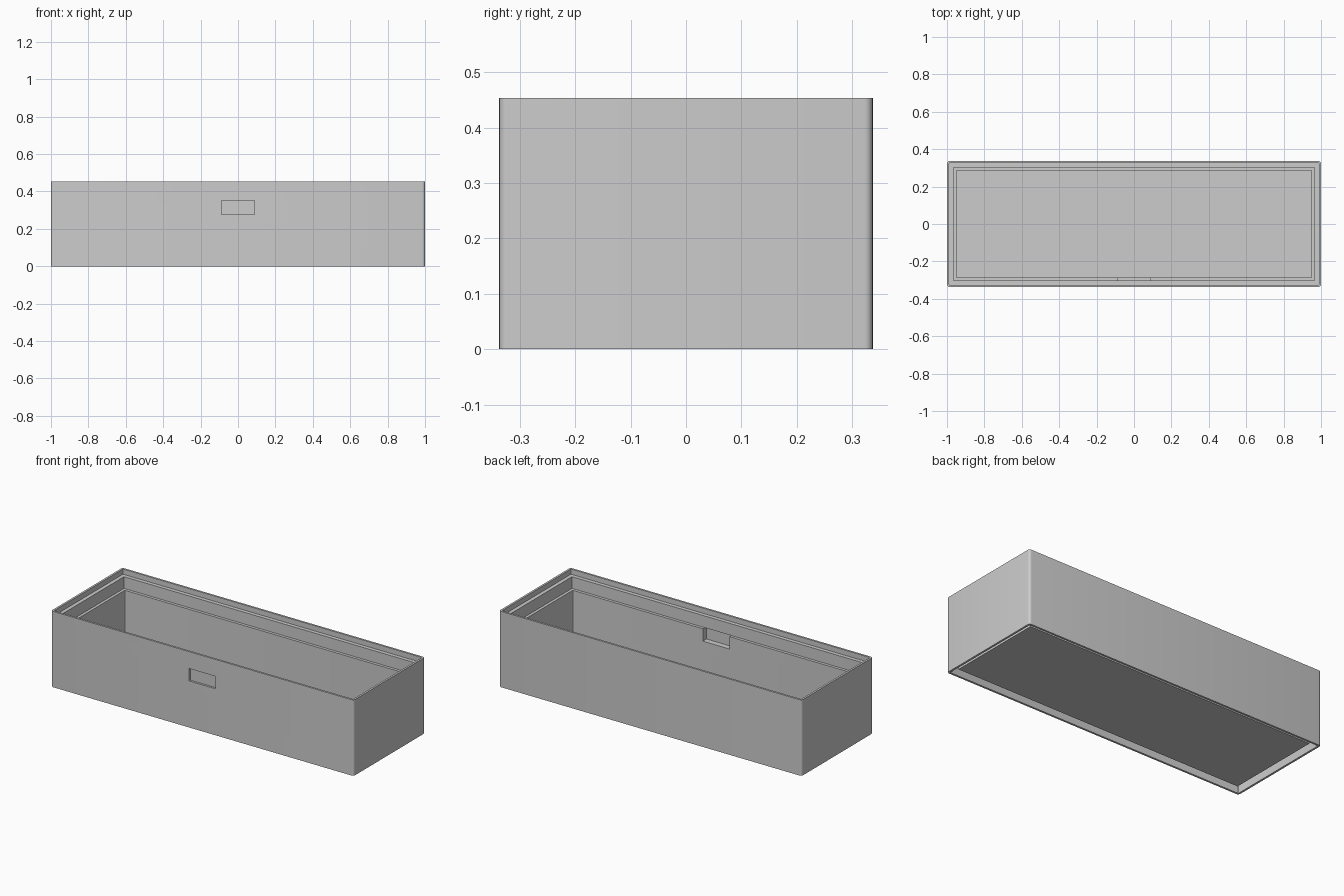
import bpy, bmesh, math

cube = bpy.data.objects.get("Cube")
if cube:
    bpy.data.objects.remove(cube, do_unlink=True)

HALF_X, HALF_Y, HEIGHT = 1.0, 0.337, 0.453
RADIUS, SEGMENTS = 0.015, 5
LEDGE = 0.352

grey = bpy.data.materials.new("light grey")
grey.use_nodes = True
grey.diffuse_color = (0.604, 0.604, 0.604, 1)
grey.node_tree.nodes["Principled BSDF"].inputs["Base Color"].default_value = (0.604, 0.604, 0.604, 1)


def ring(bm, inset, z):
    """Rounded rectangle of vertices, inset from the outer wall."""
    r = max(RADIUS - inset, 0.001)
    cx, cy = HALF_X - inset - r, HALF_Y - inset - r
    verts = []
    for quarter, (sx, sy) in enumerate([(1, 1), (-1, 1), (-1, -1), (1, -1)]):
        for i in range(SEGMENTS + 1):
            a = math.pi / 2 * (quarter + i / SEGMENTS)
            verts.append(bm.verts.new((sx * cx + r * math.cos(a), sy * cy + r * math.sin(a), z)))
    return verts


def finish(name, bm):
    bmesh.ops.recalc_face_normals(bm, faces=bm.faces)
    mesh = bpy.data.meshes.new(name)
    bm.to_mesh(mesh)
    bm.free()
    mesh.materials.append(grey)
    obj = bpy.data.objects.new(name, mesh)
    bpy.context.collection.objects.link(obj)
    return obj


def cut_pocket(target, near, far):
    """Cut the slot into the front wall between two insets."""
    bm = bmesh.new()
    bmesh.ops.create_cube(bm, size=1)
    bmesh.ops.scale(bm, vec=(0.176, far - near, 0.074), verts=bm.verts)
    bmesh.ops.translate(bm, vec=(0, (near + far) / 2 - HALF_Y, 0.315), verts=bm.verts)
    cutter = finish("slot_cutter", bm)
    cutter.hide_render = True
    cut = target.modifiers.new("slot", "BOOLEAN")
    cut.operation = "DIFFERENCE"
    cut.solver = "EXACT"
    cut.object = cutter
    bpy.ops.object.modifier_apply(modifier=cut.name)
    bpy.data.objects.remove(cutter, do_unlink=True)


# Wall section (inset, height): raised underside, groove, foot, outer wall, rim, two ledges, floor
profile = [(0.043, 0.017), (0.043, 0.07), (0.012, 0.07), (0.012, 0), (0, 0), (0, HEIGHT),
           (0.012, HEIGHT), (0.012, 0.422), (0.035, 0.422), (0.035, LEDGE),
           (0.052, LEDGE), (0.052, 0.035)]
bm = bmesh.new()
rings = [ring(bm, *point) for point in profile]
for low, high in zip(rings, rings[1:]):
    n = len(low)
    for i in range(n):
        j = (i + 1) % n
        bm.faces.new((low[i], low[j], high[j], high[i]))
bm.faces.new(rings[0])
bm.faces.new(rings[-1])
box = finish("open_box", bm)

# Slot on both sides of the front wall, with a thin panel left between
bpy.ops.object.select_all(action="DESELECT")
bpy.context.view_layer.objects.active = box
box.select_set(True)
cut_pocket(box, -0.05, 0.012)
cut_pocket(box, 0.018, 0.1)

# Smooth rounded corners, crisp ledges
bpy.ops.object.shade_smooth_by_angle(angle=math.radians(30))
